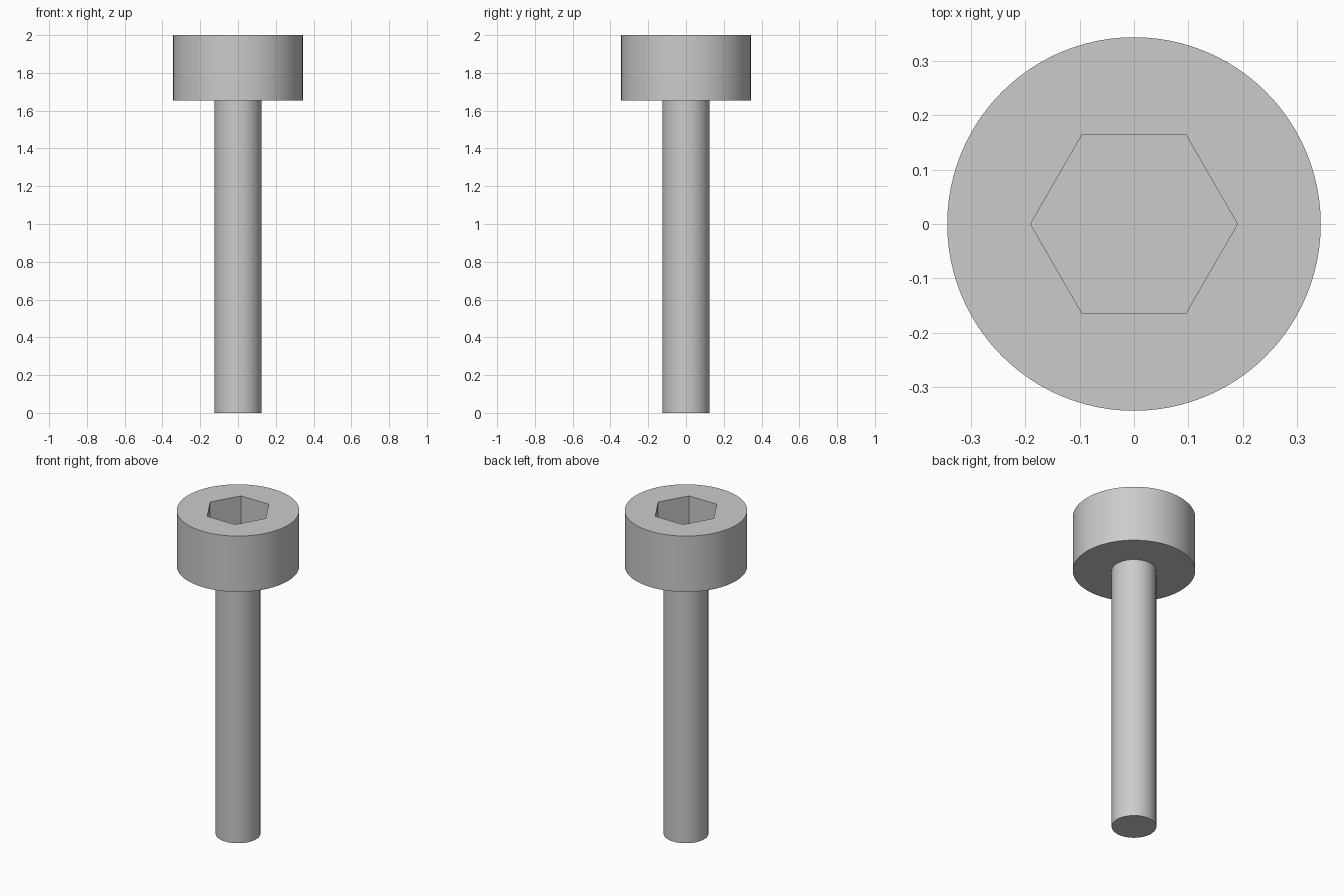
import bpy, bmesh, math
from mathutils import Matrix

cube = bpy.data.objects.get("Cube")
if cube:
    bpy.data.objects.remove(cube, do_unlink=True)

SIDES = 96
SHAFT_R, HEAD_R, SOCKET_R = 0.125, 0.343, 0.19
HEAD_Z, TOP_Z, SOCKET_Z = 1.655, 2.0, 1.8

steel = bpy.data.materials.new("steel_grey")
steel.use_nodes = True
colour = (0.6, 0.6, 0.6, 1)
steel.diffuse_color = colour
steel.node_tree.nodes["Principled BSDF"].inputs["Base Color"].default_value = colour

bm = bmesh.new()


def ring(sides, radius, z, turn=0):
    """Closed loop of edges at a given height."""
    place = Matrix.Translation((0, 0, z)) @ Matrix.Rotation(turn, 4, "Z")
    verts = bmesh.ops.create_circle(bm, segments=sides, radius=radius, matrix=place)["verts"]
    return [bm.edges.get((verts[i - 1], verts[i])) for i in range(sides)]


def cap(edges):
    bmesh.ops.contextual_create(bm, geom=edges)


# Shaft and head outline, from the tip upward
outline = [ring(SIDES, r, z) for r, z in
           ((SHAFT_R, 0), (SHAFT_R, HEAD_Z), (HEAD_R, HEAD_Z), (HEAD_R, TOP_Z))]
for low, high in zip(outline, outline[1:]):
    bmesh.ops.bridge_loops(bm, edges=low + high)
cap(outline[0])

# Hexagonal socket with a flat floor
rim = ring(6, SOCKET_R, TOP_Z, math.pi / 6)
floor = ring(6, SOCKET_R, SOCKET_Z, math.pi / 6)
bmesh.ops.bridge_loops(bm, edges=rim + floor)
cap(floor)

# Flat top between the socket rim and the head edge
bmesh.ops.triangle_fill(bm, edges=outline[-1] + rim, use_beauty=True, normal=(0, 0, 1))
bmesh.ops.recalc_face_normals(bm, faces=bm.faces)

mesh = bpy.data.meshes.new("socket_head_screw")
bm.to_mesh(mesh)
bm.free()
mesh.materials.append(steel)
screw = bpy.data.objects.new("socket_head_screw", mesh)
bpy.context.collection.objects.link(screw)

bpy.ops.object.select_all(action="DESELECT")
screw.select_set(True)
bpy.context.view_layer.objects.active = screw
bpy.ops.object.shade_smooth_by_angle(angle=math.radians(30))
